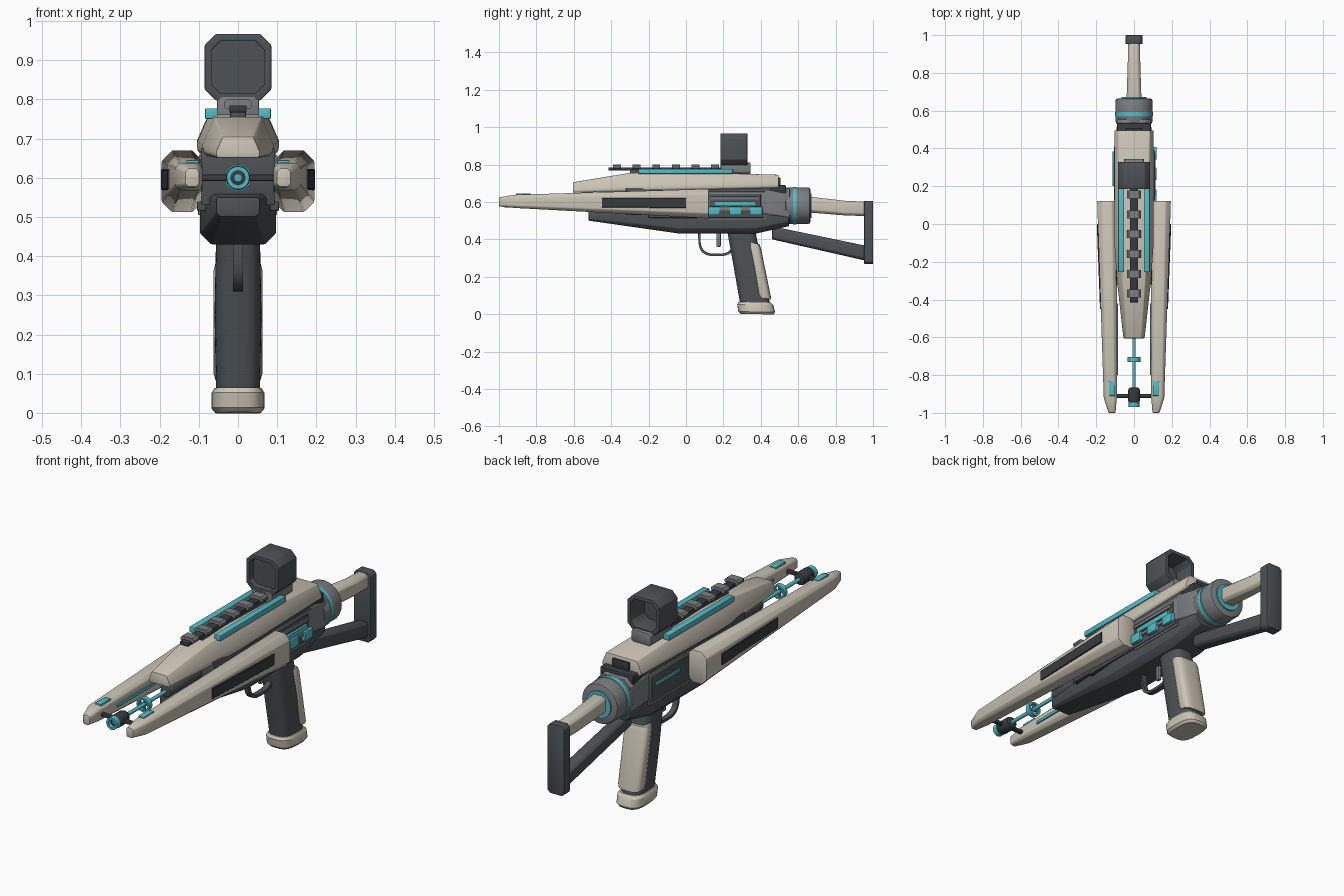
import bpy, bmesh, math

if "Cube" in bpy.data.objects:
    bpy.data.objects.remove(bpy.data.objects["Cube"], do_unlink=True)


def make_material(name, *colour):
    material = bpy.data.materials.new(name)
    material.use_nodes = True
    material.diffuse_color = (*colour, 1)
    shader = material.node_tree.nodes["Principled BSDF"]
    shader.inputs["Base Color"].default_value = (*colour, 1)
    return material


cream = make_material("warm cream", .6, .56, .47)
dark = make_material("charcoal", .075, .085, .09)
black = make_material("deep charcoal", .04, .044, .05)
grey = make_material("mid grey", .2, .21, .22)
teal = make_material("teal", .09, .5, .56)

parts = []
barrel_height = .6
cap_height = .58


def finish(name, material, bm, bevel):
    bmesh.ops.recalc_face_normals(bm, faces=bm.faces)
    if bevel:
        corners = [edge for edge in bm.edges if edge.calc_face_angle(0) > math.radians(30)]
        bmesh.ops.bevel(bm, geom=corners, offset=bevel, segments=2, profile=.5,
                        affect='EDGES', clamp_overlap=True)
    mesh = bpy.data.meshes.new(name)
    bm.to_mesh(mesh)
    bm.free()
    mesh.materials.append(material)
    part = bpy.data.objects.new(name, mesh)
    bpy.context.collection.objects.link(part)
    parts.append(part)


def skin(name, material, rings, bevel=0, closed=False):
    """Join matching rings of points; cap the ends or close into a loop."""
    bm = bmesh.new()
    loops = [[bm.verts.new(point) for point in ring] for ring in rings]
    following = loops[1:] + loops[:1] if closed else loops[1:]
    for here, there in zip(loops, following):
        for i in range(len(here)):
            bm.faces.new((here[i - 1], here[i], there[i], there[i - 1]))
    if not closed:
        bm.faces.new(loops[0])
        bm.faces.new(loops[-1])
    finish(name, material, bm, bevel)


def octagon(y, left, right, low, high, top=(.17, .17), foot=(.17, .17)):
    """Rectangle with cut corners; the cuts are shares of its height."""
    height = high - low
    tx, tz = (share * height for share in top)
    fx, fz = (share * height for share in foot)
    return [(left + fx, y, low), (right - fx, y, low), (right, y, low + fz),
            (right, y, high - tz), (right - tx, y, high), (left + tx, y, high),
            (left, y, high - tz), (left, y, low + fz)]


def hull(name, material, *sections, bevel=.004, **cuts):
    """Centred body from (y, half width, low, high) sections."""
    skin(name, material, [octagon(y, -half, half, low, high, **cuts)
                          for y, half, low, high in sections], bevel)


def mirrored(name, material, *sections, bevel=.004, **cuts):
    """One body on each side from (y, inner, outer, low, high) sections."""
    rings = [octagon(*section, **cuts) for section in sections]
    for prefix, side in (("left_", 1), ("right_", -1)):
        skin(prefix + name, material,
             [[(side * x, y, z) for x, y, z in ring] for ring in rings], bevel)


def block(name, material, x, y, z, bevel=.003):
    """Box between pairs of limits; a single x is a half width."""
    x = x if isinstance(x, tuple) else (-x, x)
    bm = bmesh.new()
    bmesh.ops.create_cube(bm, size=1)
    for vert in bm.verts:
        vert.co = [(a + b) / 2 + c * (b - a) for c, (a, b) in zip(vert.co, (x, y, z))]
    finish(name, material, bm, bevel)


def circle(count=32):
    angles = [math.tau * i / count for i in range(count)]
    return [(math.cos(angle), math.sin(angle)) for angle in angles]


def soft_circle():
    """Circle pushed towards a rounded square."""
    return [[math.copysign(abs(v) ** .65, v) for v in point] for point in circle()]


def drum(name, material, y, radius, hole=0, height=barrel_height, bevel=0):
    start, end = y
    profile = [(start, radius), (end, radius)]
    if hole:
        profile += [(end, hole), (start, hole)]
    skin(name, material, [[(r * c, at, height + r * s) for c, s in circle()]
                          for at, r in profile], bevel, closed=bool(hole))


def grip_part(name, material, *rings, shift=0, slope=0):
    """Rounded (z, half depth, half width) rings along the leaning grip line."""
    skin(name, material, [[(wide * c, .38 - .19 * z + shift + deep * s, z + slope * deep * s)
                           for c, s in soft_circle()] for z, deep, wide in rings])


# Upper shell with a vent on its back end
hull("upper_shell", cream, (-.605, .056, .65, .705), (-.3, .09, .655, .755),
     (-.1, .104, .66, .762), (.495, .104, .675, .745),
     top=(.3, .7), foot=(.1, .1), bevel=.007)
block("shell_vent", black, .045, (.47, .505), (.69, .73))

# Receiver
hull("lower_receiver", dark, (-.52, .056, .5, .55), (-.03, .097, .43, .57),
     (.37, .097, .43, .58), (.55, .085, .47, .6), foot=(.2, .2), top=(.1, .1))
block("upper_receiver", dark, .095, (-.32, .45), (.53, .675))
block("receiver_ledge", dark, .104, (-.2, .42), (.515, .54))
hull("rear_collar", grey, (.42, .099, .51, .69), (.555, .088, .49, .672))
block("collar_top_block", black, .09, (.44, .535), (.64, .69), bevel=.008)

# Rear cylinder with light rings
drum("rear_cap", grey, (.53, .665), .098, height=cap_height, bevel=.012)
drum("cap_ring", teal, (.572, .592), .101, hole=.09, height=cap_height)
drum("cap_end_disc", teal, (.66, .672), .065, height=cap_height)

# Shoulder stock
hull("stock_tube", cream, (.64, .04, .545, .63), (.86, .033, .527, .605),
     (.965, .032, .525, .602))
hull("stock_strut", dark, (.46, .032, .4, .47), (.965, .032, .285, .365))
hull("butt_plate", dark, (.952, .045, .268, .606), (1, .045, .268, .606),
     top=(.04, .04), foot=(.04, .04))

# Grip, backstrap and base
grip_part("grip", dark, (.05, .08, .056), (.25, .077, .06), (.45, .075, .056))
grip_part("grip_backstrap", cream, (.085, .036, .058), (.1, .038, .062),
          (.36, .034, .063), (.38, .03, .058), shift=.055, slope=-.2)
grip_part("grip_base", cream, (0, .088, .058), (.012, .098, .068),
          (.05, .097, .068), (.063, .087, .06), slope=-.02)

# Trigger and its rounded guard
skin("trigger_guard", dark, [[(x, .165 + .1 * scale * c, .42 + .11 * scale * s)
     for x, scale in ((-.013, 1), (.013, 1), (.013, .88), (-.013, .88))]
     for c, s in soft_circle()], closed=True)
block("trigger", grey, .009, (.162, .186), (.36, .44), bevel=.006)

# Top rail with teeth and light strips
block("rail", black, .022, (-.415, .3), (.767, .785))
block("rail_support", dark, .02, (-.3, .3), (.74, .77))
for i in range(6):
    front = -.39 + i * .105
    hull("rail_tooth", grey, *[(y, .036, .777, .8) for y in (front, front + .042)],
         top=(.4, .4), bevel=0)
for side in (1, -1):
    block("top_light_strip", teal, (side * .052, side * .084), (-.255, .25), (.75, .777))


# Sight: hollow hood on a mount
def hood_ring(y, inset):
    half = .085 - inset
    return octagon(y, -half, half, .797 + inset, .967 - inset)


hull("sight_mount", grey, *[(y, .054, .75, .81) for y in (.185, .345)])
skin("sight_hood", dark, [hood_ring(y, inset) for y, inset in (
    (.185, .018), (.185, 0), (.328, 0), (.328, .018))], bevel=.002, closed=True)
skin("sight_lens", dark, [hood_ring(y, .016) for y in (.215, .222)])

# Side prongs with inlays and lights
mirrored("prong", cream, (-1, .098, .135, .576, .624), (-.92, .091, .16, .568, .638),
         (.122, .09, .195, .512, .67))
mirrored("prong_inlay", black, (-.45, .16, .18, .57, .622), (0, .18, .197, .568, .622),
         top=(.05, .05), foot=(.05, .05), bevel=0)
for side in (1, -1):
    block("prong_tip_light", teal, (side * .1, side * .132), (-.91, -.83), (.615, .645))
    block("prong_inner_light", teal, (side * .085, side * .095), (-.8, -.42), (.592, .608))

# Barrel rod, emitter and spoked ring
drum("barrel_rod", teal, (-.95, -.3), .009)
drum("barrel_sleeve", dark, (-.56, -.3), .028, bevel=.008)
drum("emitter", black, (-.95, -.865), .031, bevel=.014)
drum("emitter_ring", teal, (-.97, -.945), .029, hole=.018)
drum("focus_ring", teal, (-.73, -.705), .034, hole=.025)
for name, wide, tall in (("flat", .028, .004), ("upright", .004, .028)):
    block("focus_spoke_" + name, teal, wide, (-.722, -.713),
          (barrel_height - tall, barrel_height + tall), bevel=0)
block("emitter_crossbar", black, .1, (-.92, -.9), (.592, .608))

# Left panel: power cells in a grey frame
block("cell_panel", grey, (.09, .1), (.12, .425), (.505, .655))
block("cell_recess", dark, (.09, .103), (.125, .4), (.52, .642))
block("cell_top_bar", grey, (.09, .11), (.125, .39), (.612, .628))
block("cell_bar", teal, (.09, .114), (.15, .375), (.577, .602))
block("cell_shelf", grey, (.09, .112), (.12, .4), (.553, .57))
for y in (.15, .265, .375):
    block("power_cell", teal, (.09, .12), (y - .033, y + .033), (.53, .575))

# Right panel: framed plate with a light line
block("side_frame", grey, (-.102, -.09), (.11, .425), (.505, .655))
block("side_plate", dark, (-.106, -.09), (.125, .41), (.52, .64))
block("side_light", teal, (-.113, -.1), (.2, .385), (.592, .605))

# Smooth shading that keeps the hard edges
bpy.ops.object.select_all(action='DESELECT')
for part in parts:
    part.select_set(True)
bpy.context.view_layer.objects.active = parts[0]
bpy.ops.object.shade_smooth_by_angle(angle=math.radians(32))
